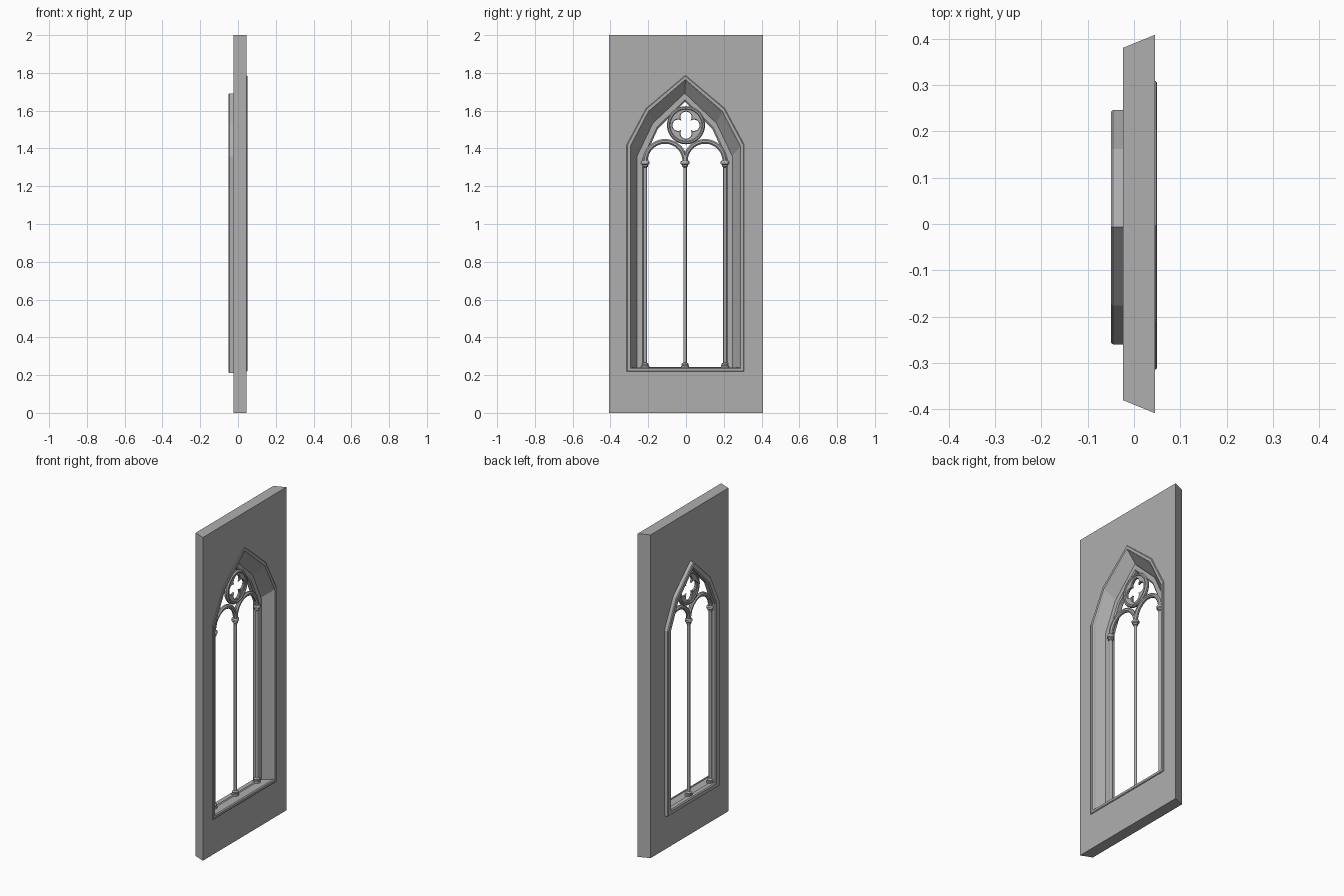
import bpy, bmesh
from math import sin, cos, pi, sqrt

if "Cube" in bpy.data.objects:
    bpy.data.objects.remove(bpy.data.objects["Cube"])

stone = bpy.data.materials.new("dark_stone")
stone.diffuse_color = (0.43, 0.43, 0.43, 1)
stone.use_nodes = True
stone.node_tree.nodes["Principled BSDF"].inputs["Base Color"].default_value = stone.diffuse_color


def finish(name, bm, smooth=False):
    bmesh.ops.recalc_face_normals(bm, faces=bm.faces)
    me = bpy.data.meshes.new(name)
    bm.to_mesh(me)
    bm.free()
    me.materials.append(stone)
    ob = bpy.data.objects.new(name, me)
    bpy.context.collection.objects.link(ob)
    if smooth:
        bpy.context.view_layer.objects.active = ob
        ob.select_set(True)
        bpy.ops.object.shade_smooth_by_angle(angle=0.6)
        ob.select_set(False)
    return ob


def loft(name, rings, closed=True, smooth=False):
    """Skin matching rings into a tube; the last ring joins back to the first."""
    bm = bmesh.new()
    vs = [[bm.verts.new(p) for p in r] for r in rings]
    n, m = len(vs[0]), len(vs)
    for i in range(m):
        a, b = vs[i], vs[(i + 1) % m]
        for j in range(n if closed else n - 1):
            k = (j + 1) % n
            bm.faces.new((a[j], a[k], b[k], b[j]))
    if not closed:
        bm.faces.new([r[0] for r in vs])
        bm.faces.new([r[-1] for r in reversed(vs)])
    return finish(name, bm, smooth)


def arch(x, hw, bottom, spring, apex, dy=0.0):
    """Seven-point pointed arch outline at depth x."""
    mid = spring + 0.525 * (apex - spring)
    pts = [(-hw, bottom), (hw, bottom), (hw, spring), (0.667 * hw, mid),
           (0, apex), (-0.667 * hw, mid), (-hw, spring)]
    return [(x, y + dy, z) for y, z in pts]


def rect(x, hw, spring):
    pts = [(-hw, 0), (hw, 0), (hw, spring), (hw, 2), (0, 2), (-hw, 2), (-hw, spring)]
    return [(x, y, z) for y, z in pts]


def arc(x, r, cy, cz, a0, a1, n):
    return [(x, cy + r * cos(a0 + (a1 - a0) * i / n), cz + r * sin(a0 + (a1 - a0) * i / n))
            for i in range(n)]


# wall panel with splayed arched opening
loft("wall_panel", [
    rect(0.045, 0.408, 1.41), arch(0.045, 0.29, 0.237, 1.41, 1.76, -0.003),
    arch(-0.024, 0.247, 0.237, 1.355, 1.685, -0.007), rect(-0.024, 0.38, 1.41)])

# raised moulding round the wide side of the opening
loft("outer_moulding", [
    arch(0.035, 0.312, 0.217, 1.42, 1.788, -0.003),
    arch(0.047, 0.311, 0.218, 1.42, 1.787, -0.003),
    arch(0.05, 0.307, 0.222, 1.418, 1.783, -0.003),
    arch(0.05, 0.292, 0.235, 1.412, 1.765, -0.003),
    arch(0.044, 0.287, 0.240, 1.41, 1.758, -0.003),
    arch(0.035, 0.284, 0.240, 1.408, 1.753, -0.003)])

# inner frame projecting on the narrow side
loft("inner_frame", [
    arch(-0.012, 0.253, 0.21, 1.357, 1.692, -0.007),
    arch(-0.045, 0.253, 0.21, 1.357, 1.692, -0.007),
    arch(-0.05, 0.249, 0.214, 1.355, 1.687, -0.007),
    arch(-0.05, 0.224, 0.236, 1.348, 1.658, -0.005),
    arch(-0.044, 0.216, 0.242, 1.345, 1.648, -0.005),
    arch(-0.018, 0.216, 0.242, 1.345, 1.648, -0.005),
    arch(-0.012, 0.224, 0.236, 1.348, 1.658, -0.005)])

# bevelled bar section: (radial offset, depth)
TX = -0.015


def bar_section(inner, outer, h):
    b = (outer - inner) * 0.3
    return [(outer, TX - h * .4), (outer, TX + h * .4), (outer - b, TX + h), (inner + b, TX + h),
            (inner, TX + h * .4), (inner, TX - h * .4), (inner + b, TX - h), (outer - b, TX - h)]


# twin lancet arches
for side, cy in (("left", -0.111), ("right", 0.101)):
    loft(side + "_lancet_arch",
         [arc(x, r, cy, 1.333, 0, pi * 20 / 19, 20) for r, x in bar_section(0.092, 0.117, 0.012)],
         closed=False, smooth=True)

# round tracery ring
loft("tracery_ring",
     [arc(x, r, 0, 1.523, 0, 2 * pi, 32) for r, x in bar_section(0.082, 0.101, 0.013)], smooth=True)


# quatrefoil plate inside the ring
def foil(x, R, d=0.042, n=64):
    pts = []
    for i in range(n):
        a = 2 * pi * i / n
        f = (a + pi / 4) % (pi / 2) - pi / 4
        r = d * cos(f) + sqrt(R * R - (d * sin(f)) ** 2)
        pts.append((x, r * cos(a), 1.523 + r * sin(a)))
    return pts


plate = [arc(TX + s * 0.008, 0.086, 0, 1.523, 0, 2 * pi, 64) for s in (-1, 1)]
loft("quatrefoil", plate + [foil(TX + 0.008, 0.033), foil(TX + 0.004, 0.030),
                            foil(TX - 0.004, 0.030), foil(TX - 0.008, 0.033)])

# slender columns with bases and capitals
PROFILE = [(0.022, 0.237), (0.022, 0.248), (0.017, 0.252), (0.019, 0.26), (0.009, 0.266),
           (0.009, 1.3), (0.015, 1.304), (0.015, 1.313), (0.023, 1.318), (0.023, 1.33), (0.016, 1.336)]
for name, cy in (("left_column", -0.216), ("mullion", -0.005), ("right_column", 0.206)):
    bm = bmesh.new()
    rows = [[bm.verts.new((TX + min(r, 0.02) * cos(2 * pi * i / 12), cy + r * sin(2 * pi * i / 12), z))
             for i in range(12)] for r, z in PROFILE]
    for a, b in zip(rows, rows[1:]):
        for i in range(12):
            k = (i + 1) % 12
            bm.faces.new((a[i], a[k], b[k], b[i]))
    bm.faces.new(rows[0])
    bm.faces.new(rows[-1])
    finish(name, bm, True)
